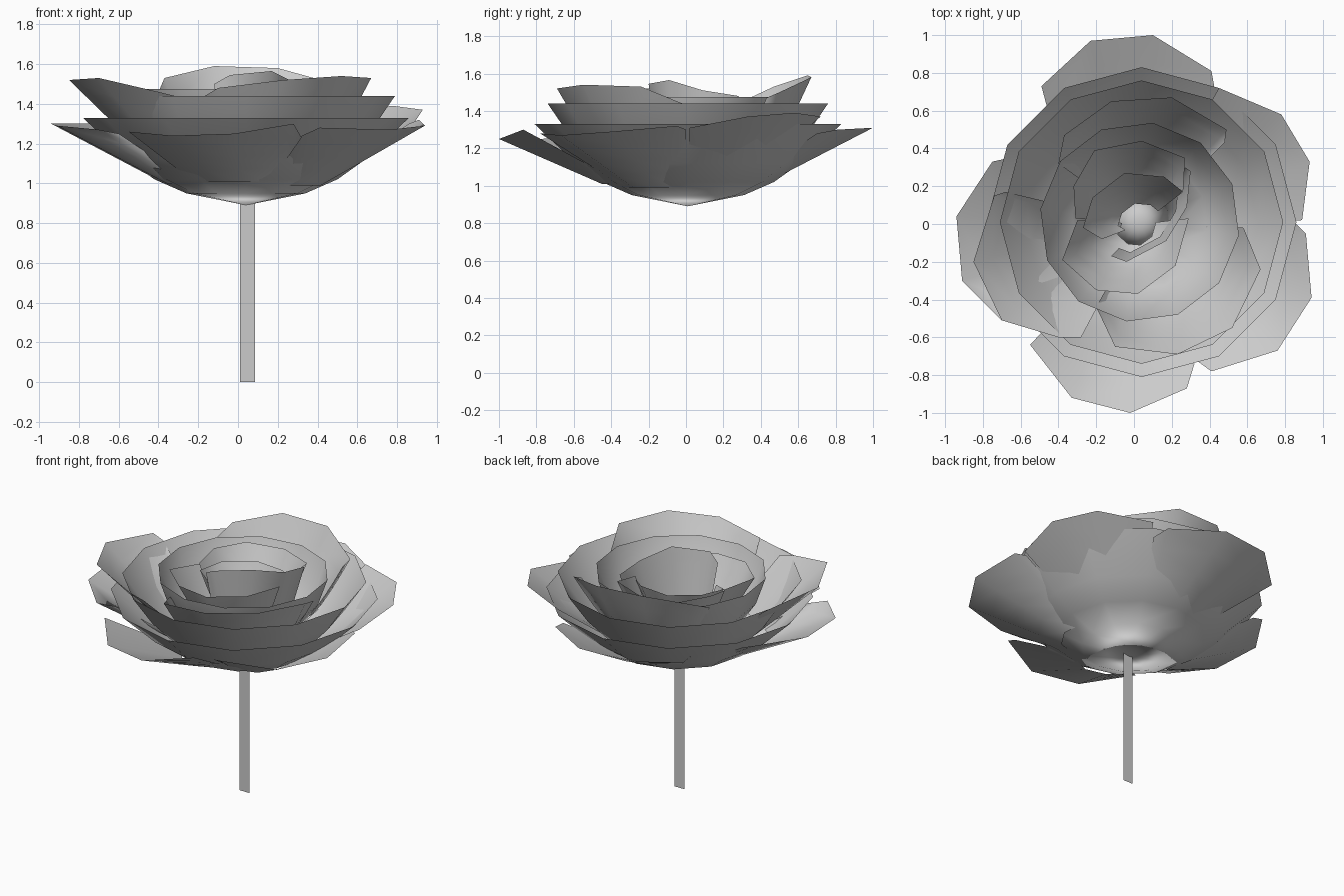
import bpy, bmesh
from math import cos, sin, tau
from mathutils import Vector

cube = bpy.data.objects.get("Cube")
if cube:
    bpy.data.objects.remove(cube, do_unlink=True)

grey = bpy.data.materials.new("light_grey")
grey.use_nodes = True
tone = (0.6, 0.6, 0.6, 1)
grey.diffuse_color = tone
grey.node_tree.nodes["Principled BSDF"].inputs["Base Color"].default_value = tone


def finish(name, bm):
    """Turn a bmesh into a smooth shaded grey object."""
    for face in bm.faces:
        face.smooth = True
    mesh = bpy.data.meshes.new(name)
    bm.to_mesh(mesh)
    bm.free()
    mesh.materials.append(grey)
    bpy.context.collection.objects.link(bpy.data.objects.new(name, mesh))


def bridge(bm, rows, closed):
    """Fill quads between neighbouring rows of vertices."""
    for low, high in zip(rows, rows[1:]):
        count = len(low)
        for i in range(count if closed else count - 1):
            j = (i + 1) % count
            bm.faces.new((low[i], high[i], high[j], low[j])).normal_flip()


def bowl(name, center, profile, turn=0.0, sides=12):
    """Open cup made by turning a profile of (radius, height) points."""
    bm = bmesh.new()
    tip = bm.verts.new((*center, profile[0][1]))
    rows = []
    for radius, z in profile[1:]:
        angles = [tau * (i + turn) / sides for i in range(sides)]
        rows.append([bm.verts.new((center[0] + radius * cos(a),
                                   center[1] + radius * sin(a), z)) for a in angles])
    for i in range(sides):
        bm.faces.new((tip, rows[0][i], rows[0][(i + 1) % sides]))
    bridge(bm, rows, True)
    finish(name, bm)


def petal(name, rim, inner, base_z, power=1.0, steps=4, center=(0.04, 0.0)):
    """Cupped petal lofted from a base near the axis out to its rim."""
    bm = bmesh.new()
    middle = Vector(center)
    rows = []
    for s in range(steps + 1):
        t = s / steps
        row = []
        for x, y, z in rim:
            flat = middle + (Vector((x, y)) - middle) * (inner + (1 - inner) * t)
            row.append(bm.verts.new((flat.x, flat.y, base_z + (z - base_z) * t ** power)))
        rows.append(row)
    bridge(bm, rows, False)
    finish(name, bm)


# Nested cups forming the body of the bloom
bowl("outer_cup", (0.04, 0.01), [(0, .89), (.3, .95), (.46, 1.02), (.6, 1.12), (.82, 1.33)])
bowl("middle_cup", (0.04, 0.01), [(0, .93), (.3, 1), (.46, 1.08), (.62, 1.25), (.75, 1.44)])
bowl("inner_cup", (0.03, 0.01), [(0, .98), (.2, 1.03), (.36, 1.14), (.47, 1.3), (.53, 1.475)], 0.75)

# Wide outer petals
petal("back_petal", [(-.45, .58, 1.25), (-.49, .73, 1.27), (-.23, .97, 1.3), (.1, 1, 1.31),
                     (.41, .81, 1.3), (.43, .7, 1.28)], 0.38, 0.99)
petal("back_left_petal", [(.45, .72, 1.37), (.78, .58, 1.39), (.93, .33, 1.37),
                          (.89, .02, 1.31)], 0.4, 1.0)
petal("front_left_petal", [(.86, 0, 1.3), (.91, -.05, 1.32), (.94, -.39, 1.29), (.76, -.67, 1.27),
                           (.41, -.78, 1.28), (.3, -.7, 1.23)], 0.42, 0.99)
petal("front_petal", [(.32, -.74, 1.23), (.28, -.87, 1.3), (-.02, -1, 1.25),
                      (-.33, -.92, 1.24), (-.55, -.64, 1.26)], 0.45, 1.01)
petal("right_petal", [(-.6, -.45, 1.25), (-.7, -.51, 1.27), (-.91, -.3, 1.29), (-.94, .04, 1.3),
                      (-.75, .33, 1.3), (-.66, .35, 1.27)], 0.42, 1.0)

# Upper petals standing above the cups
petal("upper_right_petal", [(-.28, -.6, 1.43), (-.4, -.6, 1.46), (-.7, -.51, 1.53),
                            (-.85, -.2, 1.52), (-.74, .15, 1.48), (-.68, .17, 1.44)], 0.55, 1.13)
petal("upper_front_petal", [(-.2, -.44, 1.42), (-.1, -.65, 1.48), (.23, -.69, 1.52),
                            (.52, -.55, 1.54), (.67, -.24, 1.53), (.58, -.02, 1.44)], 0.6, 1.12, 1.2)
petal("upper_back_petal", [(-.4, .32, 1.46), (-.37, .47, 1.53), (-.12, .65, 1.59),
                           (.2, .67, 1.58), (.49, .5, 1.5), (.48, .43, 1.47)], 0.65, 1.15, 1.2)

# Tight petals in the heart
petal("heart_front_petal", [(.29, .03, 1.44), (.22, -.22, 1.45), (.02, -.37, 1.45),
                            (-.2, -.35, 1.46), (-.38, -.19, 1.46), (-.3, .02, 1.44)], 0.3, 1.06, 1.5)
petal("heart_back_petal", [(.26, .17, 1.44), (.27, .35, 1.47), (.04, .44, 1.47),
                           (-.21, .39, 1.47), (-.32, .2, 1.47), (-.31, .03, 1.44)], 0.4, 1.08, 1.5)
petal("core_front_petal", [(.27, .3, 1.46), (.3, .28, 1.48), (.28, .09, 1.51), (.17, -.09, 1.565),
                           (-.04, -.2, 1.545), (-.12, -.17, 1.5)], 0.75, 1.15)
petal("core_back_petal", [(.26, .17, 1.42), (.16, .25, 1.43), (-.05, .27, 1.43),
                          (-.22, .14, 1.43), (-.27, -.02, 1.42), (-.17, -.08, 1.4)], 0.4, 1.1, 1.3)

# Flat stem
bm = bmesh.new()
bm.faces.new([bm.verts.new((x, 0, z)) for x, z in
              ((.01, 0), (.085, 0), (.085, .91), (.01, .91))])
finish("stem", bm)
